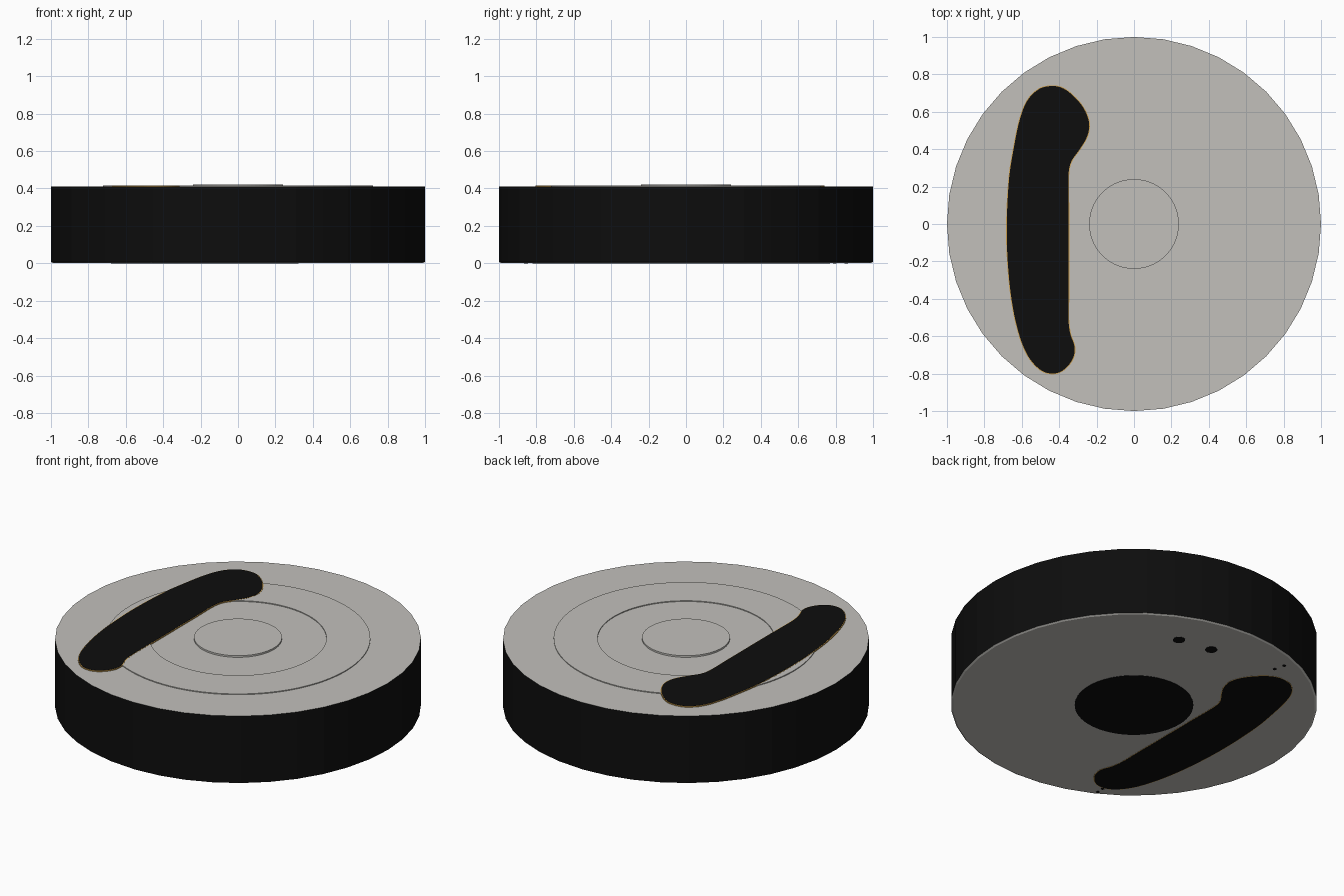
import bpy, math
from mathutils import Vector

if "Cube" in bpy.data.objects:
    bpy.data.objects.remove(bpy.data.objects["Cube"])


def material(name, rgb):
    m = bpy.data.materials.new(name)
    m.diffuse_color = (*rgb, 1)
    m.use_nodes = True
    m.node_tree.nodes["Principled BSDF"].inputs["Base Color"].default_value = m.diffuse_color
    return m


GREY = material("light grey", (0.54, 0.53, 0.50))
BLACK = material("black", (0.004, 0.004, 0.004))
GOLD = material("gold trim", (0.60, 0.34, 0.07))


def make(name, verts, faces, mats):
    me = bpy.data.meshes.new(name)
    me.from_pydata(verts, [], faces)
    for m in mats:
        me.materials.append(m)
    ob = bpy.data.objects.new(name, me)
    bpy.context.collection.objects.link(ob)
    return ob


def prism(name, outline, z0, z1, mats):
    n = len(outline)
    v = [(x, y, z) for z in (z0, z1) for x, y in outline]
    f = [(i, (i + 1) % n, n + (i + 1) % n, n + i) for i in range(n)]
    f += [tuple(range(n - 1, -1, -1)), tuple(range(n, 2 * n))]
    return make(name, v, f, mats)


def circle(r, n, cx=0, cy=0):
    return [(cx + r * math.cos(math.tau * i / n), cy + r * math.sin(math.tau * i / n))
            for i in range(n)]


def lathe(name, profile, n, mats, closed=False):
    v = [(x, y, z) for r, z in profile for x, y in circle(r, n)]
    k = len(profile)
    f = []
    for a in range(k if closed else k - 1):
        b = (a + 1) % k
        f += [(a * n + i, a * n + (i + 1) % n, b * n + (i + 1) % n, b * n + i)
              for i in range(n)]
    if not closed:
        f += [tuple(range(n - 1, -1, -1)), tuple(range((k - 1) * n, k * n))]
    return make(name, v, f, mats)


# Round 40-sided body: grey caps, black side wall
body = lathe("body", [(0.99, 0.002), (1, 0.008), (1, 0.41)], 40, [GREY, BLACK])
for p in body.data.polygons:
    if abs(p.normal.z) < 0.1:
        p.material_index = 1

# Raised ring and centre disc on the top
lathe("top_ring", [(0.483, 0.405), (0.723, 0.405), (0.723, 0.415), (0.483, 0.415)],
      96, [GREY], closed=True)
prism("centre_disc", circle(0.24, 64), 0.405, 0.42, [GREY])

# Smooth curved stripe outline
pts = [Vector(p) for p in [
    (-.35, -.2), (-.35, .1), (-.35, .27), (-.335, .335), (-.29, .40), (-.25, .47), (-.24, .54),
    (-.27, .62), (-.33, .69), (-.39, .73), (-.45, .737), (-.51, .72), (-.57, .66),
    (-.61, .56), (-.64, .42), (-.667, .25), (-.68, 0), (-.675, -.2), (-.655, -.4),
    (-.62, -.57), (-.57, -.70), (-.50, -.78), (-.43, -.80), (-.37, -.775),
    (-.325, -.715), (-.318, -.655), (-.34, -.59), (-.35, -.52), (-.35, -.4)]]


def smooth_loop(p, steps=4):
    out, n = [], len(p)
    for i in range(n):
        a, b, c, d = (p[(i + k) % n] for k in (-1, 0, 1, 2))
        m = (c - b).length
        # tangents scaled to the local segment length
        t0, t1 = (c - a).normalized() * m, (d - b).normalized() * m
        for s in range(steps):
            t = s / steps
            out.append(b * (2*t**3 - 3*t*t + 1) + t0 * (t**3 - 2*t*t + t)
                       + c * (3*t*t - 2*t**3) + t1 * (t**3 - t*t))
    return out


def grow(p, d):
    out = []
    for i, q in enumerate(p):
        t = (p[(i + 1) % len(p)] - p[i - 1]).normalized()
        out.append(q + Vector((t.y, -t.x)) * d)
    return out


stripe = smooth_loop(pts)
trim = grow(stripe, 0.004)

# Black stripe with gold edge on the top and on the underside
prism("top_stripe_trim", trim, 0.408, 0.4158, [GOLD])
prism("top_stripe", stripe, 0.408, 0.4168, [BLACK])
prism("bottom_stripe_trim", trim, 0.001, 0.006, [GOLD])
prism("bottom_stripe", stripe, 0.0, 0.006, [BLACK])

# Black disc and small studs underneath
prism("bottom_disc", circle(0.324, 64), 0.0, 0.006, [BLACK])
for i, (x, y, r) in enumerate([(.269, .703, .034), (.066, .735, .034),
                               (-.337, .795, .01), (-.352, .857, .01),
                               (-.46, -.855, .01), (-.456, -.81, .01)]):
    prism(f"stud_{i + 1}", circle(r, 12, x, y), 0.0, 0.006, [BLACK])
